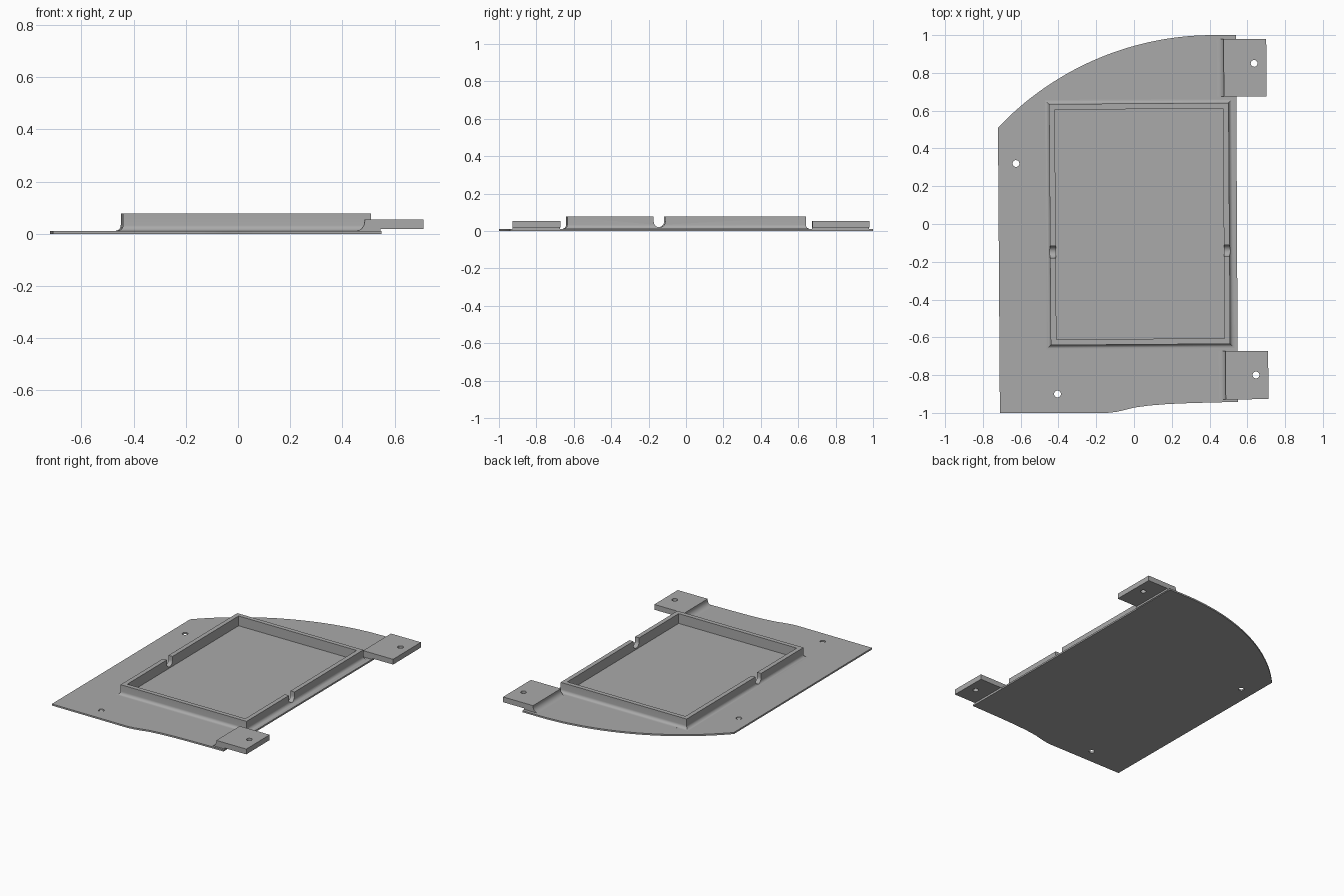
import bpy, bmesh, math

if "Cube" in bpy.data.objects:
    bpy.data.objects.remove(bpy.data.objects["Cube"])

grey = bpy.data.materials.new("plain grey")
grey.diffuse_color = (0.40, 0.40, 0.40, 1)
grey.use_nodes = True
grey.node_tree.nodes["Principled BSDF"].inputs["Base Color"].default_value = grey.diffuse_color
PLATE_TOP = 0.011
TILT = math.radians(0.4)


def make(name, bm):
    bmesh.ops.recalc_face_normals(bm, faces=bm.faces)
    me = bpy.data.meshes.new(name)
    bm.to_mesh(me)
    bm.free()
    me.materials.append(grey)
    ob = bpy.data.objects.new(name, me)
    bpy.context.collection.objects.link(ob)
    return ob


def prism(name, pts, vec):
    """Extrude a closed 3D outline along vec."""
    bm = bmesh.new()
    face = bm.faces.new([bm.verts.new(p) for p in pts])
    ext = bmesh.ops.extrude_face_region(bm, geom=[face], use_keep_orig=True)
    bmesh.ops.translate(bm, vec=vec, verts=[v for v in ext["geom"] if isinstance(v, bmesh.types.BMVert)])
    return make(name, bm)


def cut(ob, cutter):
    mod = ob.modifiers.new("cut", "BOOLEAN")
    mod.operation, mod.solver, mod.object = "DIFFERENCE", "EXACT", cutter
    bpy.context.view_layer.objects.active = ob
    bpy.ops.object.modifier_apply(modifier=mod.name)
    bpy.data.objects.remove(cutter)


def drill(ob, x, y, r=0.018):
    ring = [(x + r * math.cos(a), y + r * math.sin(a), -0.1)
            for a in (i * math.tau / 24 for i in range(24))]
    cut(ob, prism("drill", ring, (0, 0, 0.3)))


def smooth(ob):
    bpy.ops.object.select_all(action="DESELECT")
    ob.select_set(True)
    bpy.context.view_layer.objects.active = ob
    bpy.ops.object.shade_smooth_by_angle(angle=math.radians(30))


# Base plate: straight sides, large arc at the back, shallow S-curve at the front
R, CX = 1.571, 0.42
arc = []
for i in range(33):
    x = -0.72 + (CX + 0.72) * i / 32
    arc.append((x, 1 - R + math.sqrt(R * R - (x - CX) ** 2)))
front = [(0.55, -0.942), (0.45, -0.944), (0.30, -0.948), (0.18, -0.953), (0.08, -0.961),
         (0.0, -0.972), (-0.05, -0.985), (-0.09, -0.994), (-0.14, -1.0), (-0.71, -1.0)]
outline = arc + [(0.54, 1.0)] + front
plate = prism("base_plate", [(x, y, 0) for x, y in outline], (0, 0, PLATE_TOP))
drill(plate, -0.625, 0.32)
drill(plate, -0.405, -0.90)
smooth(plate)

# Raised rectangular frame with a filleted outer foot
HX, HY, WALL, TOP, FIL = 0.475, 0.638, 0.03, 0.078, 0.022
section = [(FIL, 0.005)]
for i in range(7):
    a = math.pi / 2 * i / 6
    section.append((FIL * (1 - math.sin(a)), PLATE_TOP + FIL * (1 - math.cos(a))))
section += [(0, TOP), (-WALL, TOP), (-WALL, 0.005)]
bm = bmesh.new()
loops = [[bm.verts.new((sx * (HX + o), sy * (HY + o), z))
          for sx, sy in ((-1, -1), (1, -1), (1, 1), (-1, 1))] for o, z in section]
for a, b in zip(loops, loops[1:] + loops[:1]):
    for k in range(4):
        n = (k + 1) % 4
        bm.faces.new((a[k], a[n], b[n], b[k]))
frame = make("raised_frame", bm)

# Round-bottomed cable notch through both long walls
r, ny, nz = 0.031, -0.145, 0.051
notch = [(-1, ny + r * math.cos(a), nz + r * math.sin(a))
         for a in (math.pi + math.pi * i / 16 for i in range(17))]
notch += [(-1, ny + r, 0.2), (-1, ny - r, 0.2)]
cut(frame, prism("notch_cutter", notch, (2, 0, 0)))
frame.location.x = 0.03
frame.rotation_euler.z = TILT
smooth(frame)

# Mounting tabs overhanging the right edge, with a concave inner foot
for name, cx, cy, half_y, hole_y in (("back_tab", 0.584, 0.827, 0.152, 0.85),
                                     ("front_tab", 0.594, -0.80, 0.128, -0.80)):
    x0, x1 = cx - 0.117, cx + 0.117
    f = 0.036
    prof = [(x0 - f + 0.008, 0.005)]
    for i in range(9):
        a = math.pi / 2 * i / 8
        prof.append((x0 + 0.008 - f * (1 - math.sin(a)), PLATE_TOP + f * (1 - math.cos(a))))
    prof += [(x0 + 0.008, 0.054), (x1, 0.054), (x1, 0.018), (0.545, 0.018), (0.545, 0.005)]
    tab = prism(name, [(x - cx, -half_y, z) for x, z in prof], (0, 2 * half_y, 0))
    drill(tab, cx + 0.052 - cx, hole_y - cy)
    tab.location = (cx, cy, 0)
    tab.rotation_euler.z = TILT
    smooth(tab)
